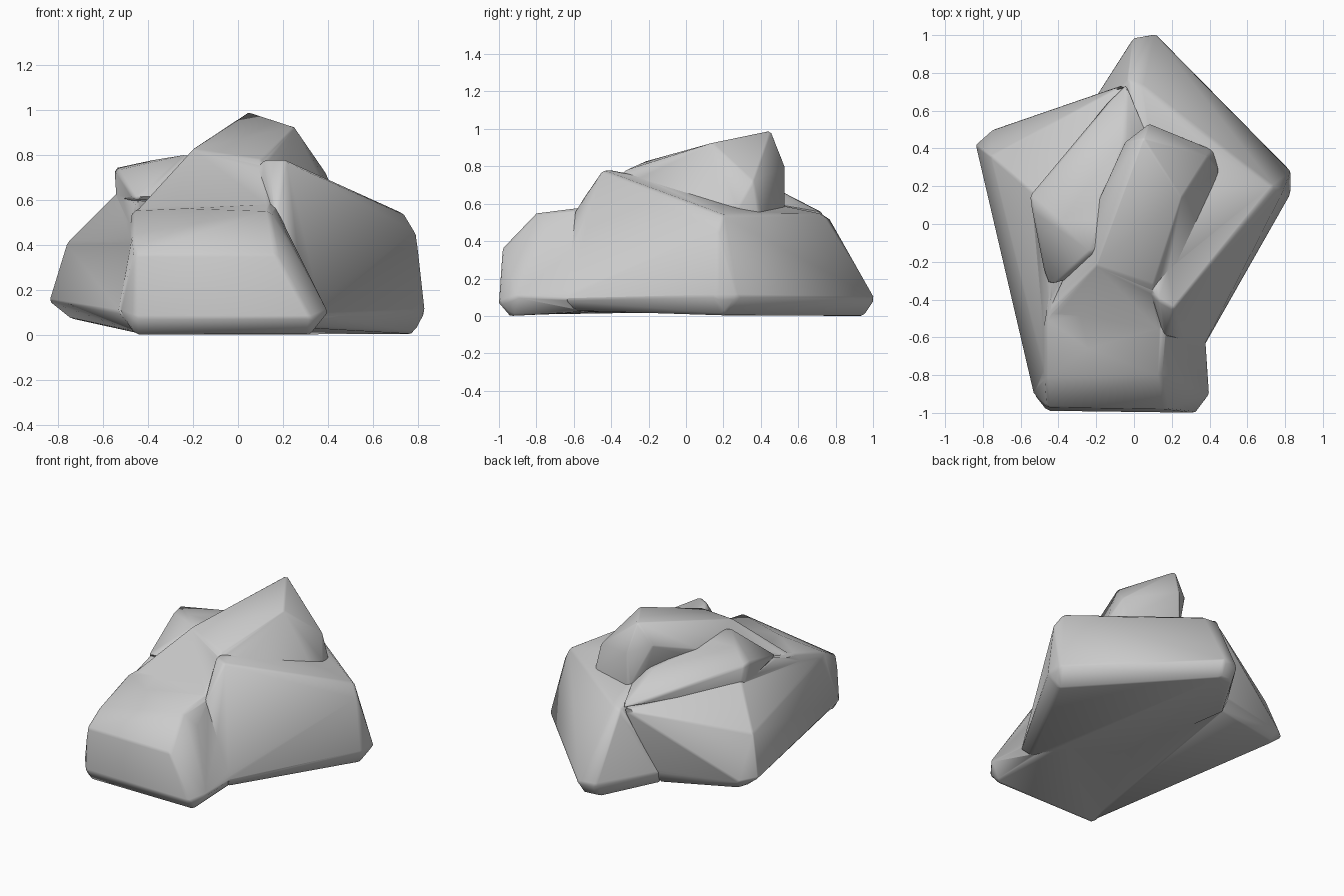
import bpy, bmesh

if "Cube" in bpy.data.objects:
    bpy.data.objects.remove(bpy.data.objects["Cube"])


def rock(name, points, soft=0.015):
    """Faceted stone: convex hull of a few corner points with softened edges."""
    bm = bmesh.new()
    for p in points:
        bm.verts.new(p)
    res = bmesh.ops.convex_hull(bm, input=bm.verts[:])
    junk = {g for g in res["geom_interior"] + res["geom_unused"]
            if isinstance(g, bmesh.types.BMVert)}
    bmesh.ops.delete(bm, geom=list(junk), context='VERTS')
    bmesh.ops.dissolve_limit(bm, angle_limit=0.04, verts=bm.verts[:], edges=bm.edges[:])
    bmesh.ops.recalc_face_normals(bm, faces=bm.faces[:])
    me = bpy.data.meshes.new(name)
    bm.to_mesh(me)
    bm.free()
    ob = bpy.data.objects.new(name, me)
    bpy.context.collection.objects.link(ob)
    bev = ob.modifiers.new("soft_edges", 'BEVEL')
    bev.width = soft
    bev.segments = 1
    bev.limit_method = 'ANGLE'
    bev.angle_limit = 0.4
    return ob


# low block at the front
front = rock("boulder", [
    (-.46, -.94, 0), (.32, -.94, 0), (-.3, -.2, .035), (.33, -.58, .022), (.2, -.2, .035),
    (-.46, -.99, .07), (.33, -1, .07), (.40, -.91, .1), (-.53, -.9, .1), (.38, -.6, .1),
    (-.46, -.97, .36), (.17, -.98, .36), (-.47, -.82, .44), (.14, -.8, .55), (.21, -.74, .46),
    (-.47, -.5, .55), (-.24, -.66, .56), (.16, -.55, .58), (.1, -.1, .6), (-.4, -.1, .6)])

# large stone on the right, running to the back point
right = rock("right_stone", [
    (-.1, -.4, .036), (.34, -.6, .028), (.78, .2, .003), (.1, .95, 0), (0, .94, 0), (-.22, .58, .02),
    (.37, -.65, .08), (.83, .16, .1), (.83, .28, .1), (.11, 1.01, .09), (0, .99, .09), (-.23, .63, .1),
    (.12, -.40, .78), (.21, -.45, .78), (.17, -.6, .56),
    (.79, .17, .46), (.74, .2, .54), (.05, .73, .545), (-.03, .76, .53), (-.05, -.2, .6)])

# low stone on the left
left = rock("left_stone", [
    (-.74, .4, .07), (-.72, .46, .07), (-.22, .6, .03), (-.45, -.92, .006), (0, .3, .03), (0, -.3, .04),
    (-.84, .42, .15), (-.75, .5, .13), (-.53, -.91, .1), (-.21, .63, .12),
    (-.76, .36, .41), (-.47, -.8, .42), (-.54, .17, .63), (-.45, -.33, .59),
    (-.05, .74, .53), (.1, .2, .6)])

# overhanging shelf above the left stone
shelf = rock("shelf", [
    (-.55, .15, .74), (-.54, .07, .73), (-.54, .15, .58), (-.38, .02, .775), (-.23, -.15, .8),
    (-.46, -.33, .6), (-.04, .76, .54), (-.05, .45, .7), (.15, .3, .62), (0, -.2, .6)])

# leaning cap stone with the summit
cap = rock("cap_stone", [
    (.05, .455, .99), (.25, .14, .925), (.08, .53, .8), (.08, .53, .53), (.42, .39, .53),
    (.39, .36, .72), (-.05, .43, .85), (-.2, -.22, .825), (.1, -.32, .78),
    (.22, -.28, .68), (.45, .28, .58), (-.2, 0, .6), (-.47, -.5, .53), (.14, -.58, .56)], .008)

# fuse the stones into one boulder
stones = [right, left, shelf, cap]
for stone in stones:
    u = front.modifiers.new("join_" + stone.name, 'BOOLEAN')
    u.operation = 'UNION'
    u.solver = 'EXACT'
    u.object = stone
dg = bpy.context.evaluated_depsgraph_get()
fused = bpy.data.meshes.new_from_object(front.evaluated_get(dg))
front.modifiers.clear()
front.data = fused
for stone in stones:
    bpy.data.objects.remove(stone, do_unlink=True)

# soft shading with the joints kept crisp
bpy.context.view_layer.objects.active = front
front.select_set(True)
bpy.ops.object.shade_smooth_by_angle(angle=0.9)
